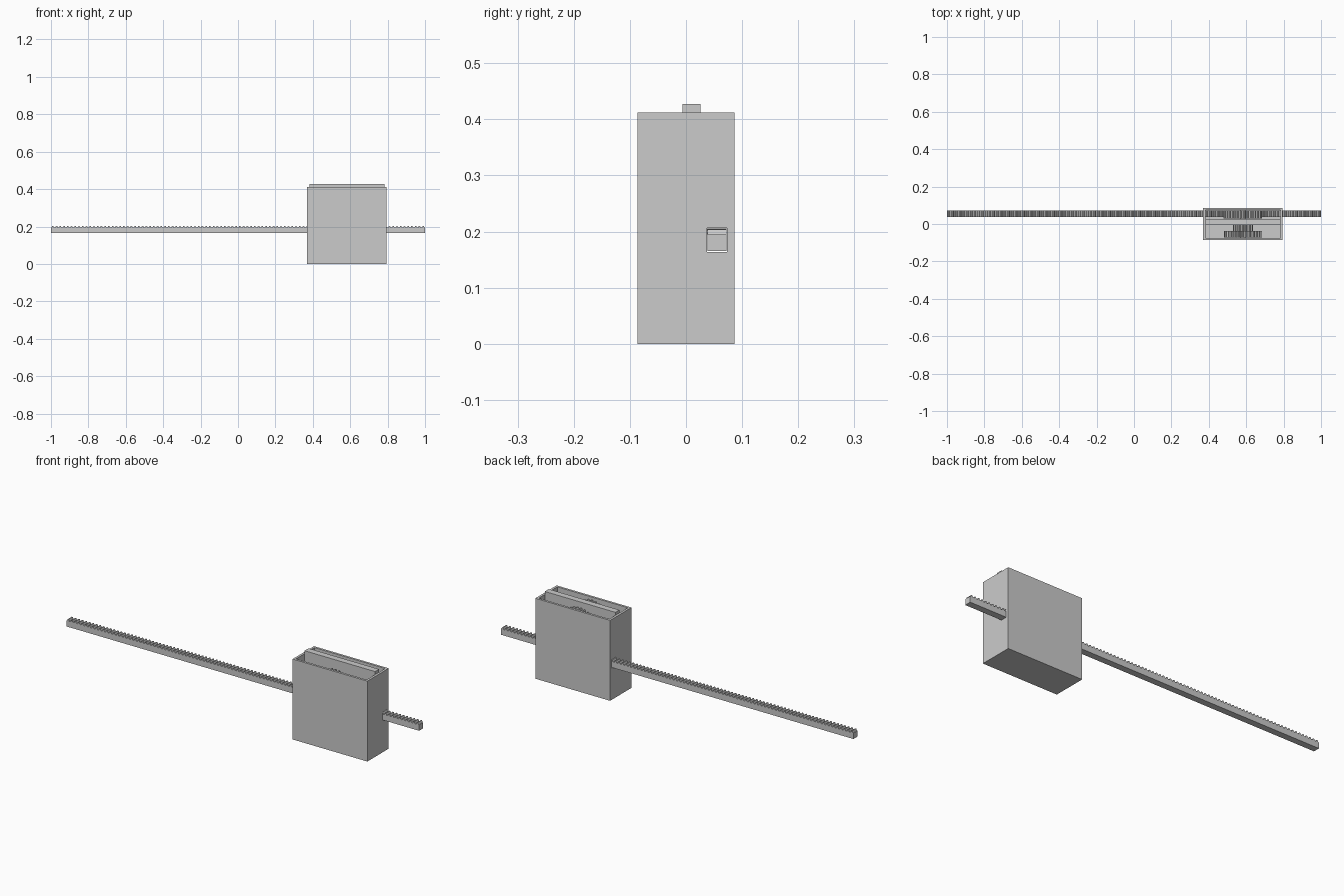
import bpy, bmesh, math
from mathutils import Vector

if "Cube" in bpy.data.objects:
    bpy.data.objects.remove(bpy.data.objects["Cube"])

CX, CZ = 0.582, 0.298   # shaft axis


def prism(name, pts, y0, y1):
    """Extrude an x-z outline from y0 to y1."""
    bm = bmesh.new()
    face = bm.faces.new([bm.verts.new((x, y0, z)) for x, z in pts])
    ext = bmesh.ops.extrude_face_region(bm, geom=[face])
    verts = [v for v in ext["geom"] if isinstance(v, bmesh.types.BMVert)]
    bmesh.ops.translate(bm, verts=verts, vec=Vector((0, y1 - y0, 0)))
    bmesh.ops.recalc_face_normals(bm, faces=bm.faces)
    me = bpy.data.meshes.new(name)
    bm.to_mesh(me)
    bm.free()
    ob = bpy.data.objects.new(name, me)
    bpy.context.collection.objects.link(ob)
    return ob


def box(name, x0, x1, y0, y1, z0, z1):
    return prism(name, [(x0, z0), (x1, z0), (x1, z1), (x0, z1)], y0, y1)


def cut(target, cutter):
    cutter.hide_render = True
    cutter.display_type = 'WIRE'
    mod = target.modifiers.new("cut", 'BOOLEAN')
    mod.operation = 'DIFFERENCE'
    mod.solver = 'EXACT'
    mod.object = cutter
    bpy.context.view_layer.objects.active = target
    bpy.ops.object.modifier_apply(modifier=mod.name)
    bpy.data.objects.remove(cutter)


def gear(name, r_root, r_tip, teeth, y0, y1):
    pts = []
    for i in range(teeth):
        for f, r in ((-0.32, r_root), (-0.14, r_tip), (0.14, r_tip), (0.32, r_root)):
            a = 2 * math.pi * (i + f) / teeth - math.pi / 2
            pts.append((CX + r * math.cos(a), CZ + r * math.sin(a)))
    return prism(name, pts, y0, y1)


# Open-topped housing with a slot through both sides for the rack
housing = box("housing", 0.37, 0.794, -0.0865, 0.0865, 0, 0.412)
cut(housing, box("cavity", 0.382, 0.782, -0.075, 0.075, 0.012, 0.5))
cut(housing, box("rack_slot", 0.3, 0.9, 0.0375, 0.073, 0.164, 0.206))

# Divider plate standing slightly proud of the housing
box("divider_plate", 0.382, 0.782, -0.006, 0.026, 0.012, 0.427)

# Toothed rack
N = 100
PITCH = 2 / N
outline = [(-1, 0.165), (1, 0.165)]
for i in reversed(range(N)):
    c = -1 + (i + 0.5) * PITCH
    for f, z in ((0.5, 0.195), (0.32, 0.195), (0.14, 0.204), (-0.14, 0.204), (-0.32, 0.195)):
        outline.append((c + f * PITCH, z))
outline.append((-1, 0.195))
prism("rack", outline, 0.0385, 0.072)

# Gears and shaft
gear("rack_pinion", 0.094, 0.103, 31, 0.030, 0.072)
gear("large_gear", 0.092, 0.102, 30, -0.072, -0.038)
gear("small_gear", 0.045, 0.054, 16, -0.038, -0.006)
prism("shaft", [(CX + 0.015 * math.cos(a * math.pi / 12), CZ + 0.015 * math.sin(a * math.pi / 12))
                for a in range(24)], -0.074, 0.074)
